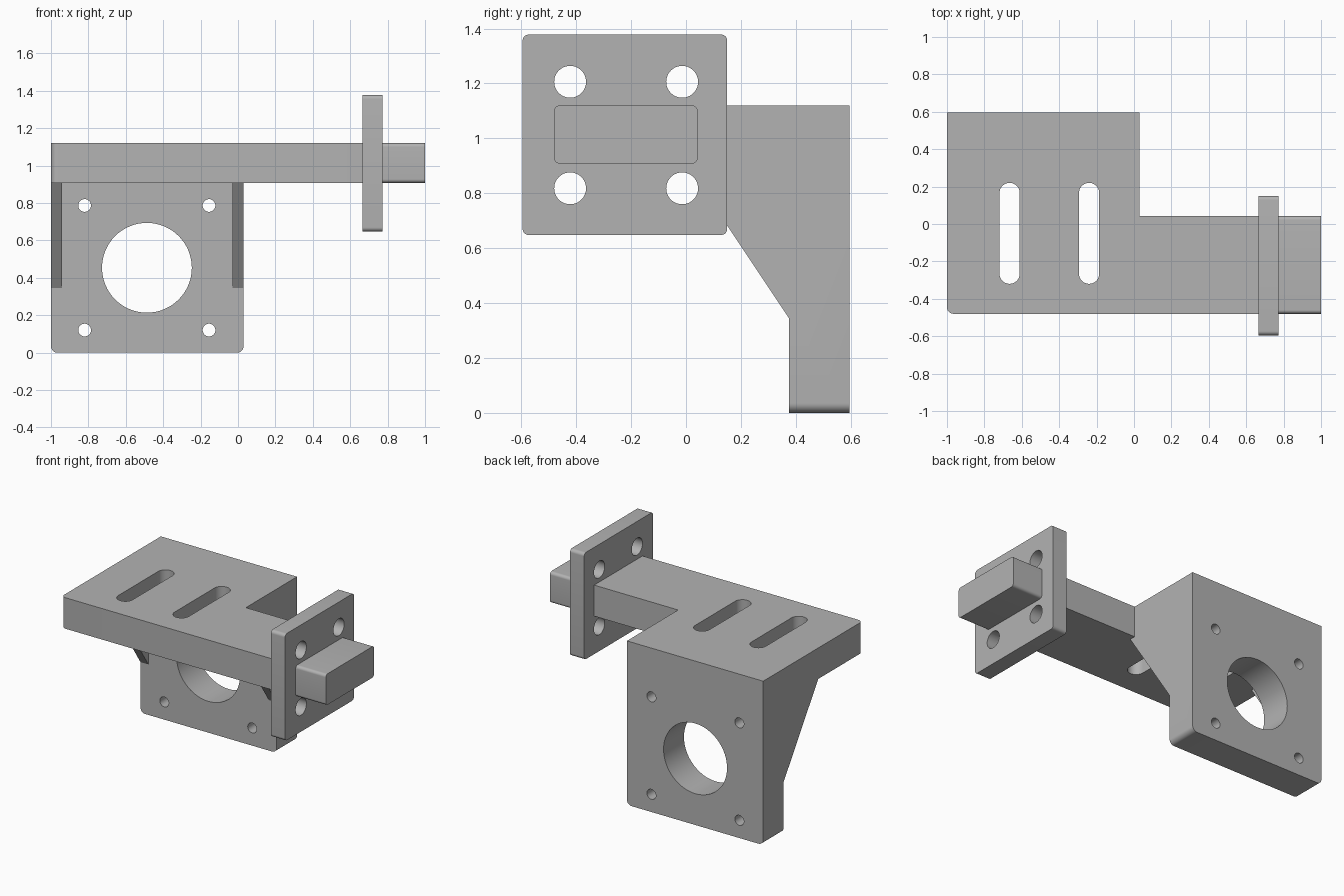
import bpy, bmesh, math
from mathutils import Vector

cube = bpy.data.objects.get("Cube")
if cube:
    bpy.data.objects.remove(cube, do_unlink=True)

grey = bpy.data.materials.new("plain grey")
grey.use_nodes = True
grey.diffuse_color = (0.45, 0.45, 0.45, 1)
grey.node_tree.nodes["Principled BSDF"].inputs["Base Color"].default_value = grey.diffuse_color

AXES = {"x": lambda u, v, w: (w, u, v),
        "y": lambda u, v, w: (u, w, v),
        "z": lambda u, v, w: (u, v, w)}


def outline(corners, steps=8):
    """Corners are (u, v, radius); rounded right angles become arcs."""
    pts = []
    for i, (u, v, r) in enumerate(corners):
        p = Vector((u, v))
        if r == 0:
            pts.append(p)
            continue
        d1 = (Vector(corners[i - 1][:2]) - p).normalized()
        d2 = (Vector(corners[(i + 1) % len(corners)][:2]) - p).normalized()
        for k in range(steps + 1):
            t = math.pi / 2 * k / steps
            q = p + r * (d1 + d2) - r * (d2 * math.cos(t) + d1 * math.sin(t))
            if not pts or (q - pts[-1]).length > 1e-4:
                pts.append(q)
    if (pts[0] - pts[-1]).length < 1e-4:
        pts.pop()
    return pts


def rect(u0, u1, v0, v1, r=0, r_top=None):
    top = r if r_top is None else r_top
    return [(u0, v0, r), (u1, v0, r), (u1, v1, top), (u0, v1, top)]


def disc(u, v, r):
    return rect(u - r, u + r, v - r, v + r, r)


def prism(name, axis, corners, lo, hi, steps=8):
    """Extrude an outline along an axis."""
    bm = bmesh.new()
    pts = outline(corners, steps)
    rings = [[bm.verts.new(AXES[axis](p.x, p.y, w)) for p in pts] for w in (lo, hi)]
    for ring in rings:
        bm.faces.new(ring)
    for i in range(len(pts)):
        bm.faces.new((rings[0][i - 1], rings[0][i], rings[1][i], rings[1][i - 1]))
    bmesh.ops.recalc_face_normals(bm, faces=bm.faces)
    mesh = bpy.data.meshes.new(name)
    bm.to_mesh(mesh)
    bm.free()
    mesh.materials.append(grey)
    ob = bpy.data.objects.new(name, mesh)
    bpy.context.collection.objects.link(ob)
    return ob


def activate(ob):
    bpy.ops.object.select_all(action="DESELECT")
    ob.select_set(True)
    bpy.context.view_layer.objects.active = ob


def combine(target, tool, operation):
    activate(target)
    mod = target.modifiers.new("combine", "BOOLEAN")
    mod.operation, mod.solver, mod.object = operation, "EXACT", tool
    bpy.ops.object.modifier_apply(modifier=mod.name)
    bpy.data.objects.remove(tool, do_unlink=True)


def finish(ob):
    bm = bmesh.new()
    bm.from_mesh(ob.data)
    bmesh.ops.remove_doubles(bm, verts=bm.verts, dist=1e-5)
    bmesh.ops.dissolve_limit(bm, angle_limit=0.01, verts=bm.verts, edges=bm.edges)
    bm.to_mesh(ob.data)
    bm.free()
    activate(ob)
    bpy.ops.object.shade_smooth_by_angle(angle=math.radians(30))


LEFT, RIGHT, FRONT, BACK = 0.03, -1.0, -0.48, 0.595
ARM_BACK, UNDER, TOP = 0.042, 0.908, 1.12
WALL_FRONT = 0.375

# Top plate with the arm growing out of its left side
bracket = prism("bracket", "z", [
    (RIGHT, FRONT, 0.035), (0.7, FRONT, 0), (0.7, ARM_BACK, 0),
    (LEFT, ARM_BACK, 0), (LEFT, BACK, 0), (RIGHT, BACK, 0)], UNDER, TOP)

# Hanging motor wall with rounded lower corners
wall = prism("motor_wall", "y", rect(RIGHT, LEFT, 0, TOP, 0.035, 0), WALL_FRONT, BACK)
combine(bracket, wall, "UNION")

# Side gussets between wall and plate
for x in (RIGHT, LEFT - 0.06):
    gusset = prism("gusset", "x", [
        (WALL_FRONT, 0.345, 0), (0.0, UNDER, 0), (0.0, UNDER + 0.1, 0),
        (WALL_FRONT + 0.1, UNDER + 0.1, 0), (WALL_FRONT + 0.1, 0.345, 0)], x, x + 0.06)
    combine(bracket, gusset, "UNION")

# Slots through the plate
for x in (-0.665, -0.24):
    slot = prism("slot_cutter", "z", rect(x - 0.054, x + 0.054, -0.32, 0.22, 0.054), 0.8, 1.3)
    combine(bracket, slot, "DIFFERENCE")

# Motor bore and its four screw holes
holes = [(-0.487, 0.454, 0.24)] + [(x, z, 0.034) for x in (-0.82, -0.155) for z in (0.121, 0.787)]
for x, z, r in holes:
    combine(bracket, prism("hole_cutter", "y", disc(x, z, r), 0.2, 0.8, 16), "DIFFERENCE")
finish(bracket)

# Square flange with four bolt holes
flange = prism("flange", "x", rect(-0.595, 0.15, 0.648, 1.378, 0.022), 0.665, 0.772)
for y in (-0.422, -0.014):
    for z in (0.818, 1.206):
        combine(flange, prism("bolt_cutter", "x", disc(y, z, 0.058), 0.5, 0.9, 12), "DIFFERENCE")
finish(flange)

# Tongue beyond the flange
finish(prism("tongue", "x", rect(FRONT, ARM_BACK, UNDER, TOP, 0.02), 0.74, 1.0))
